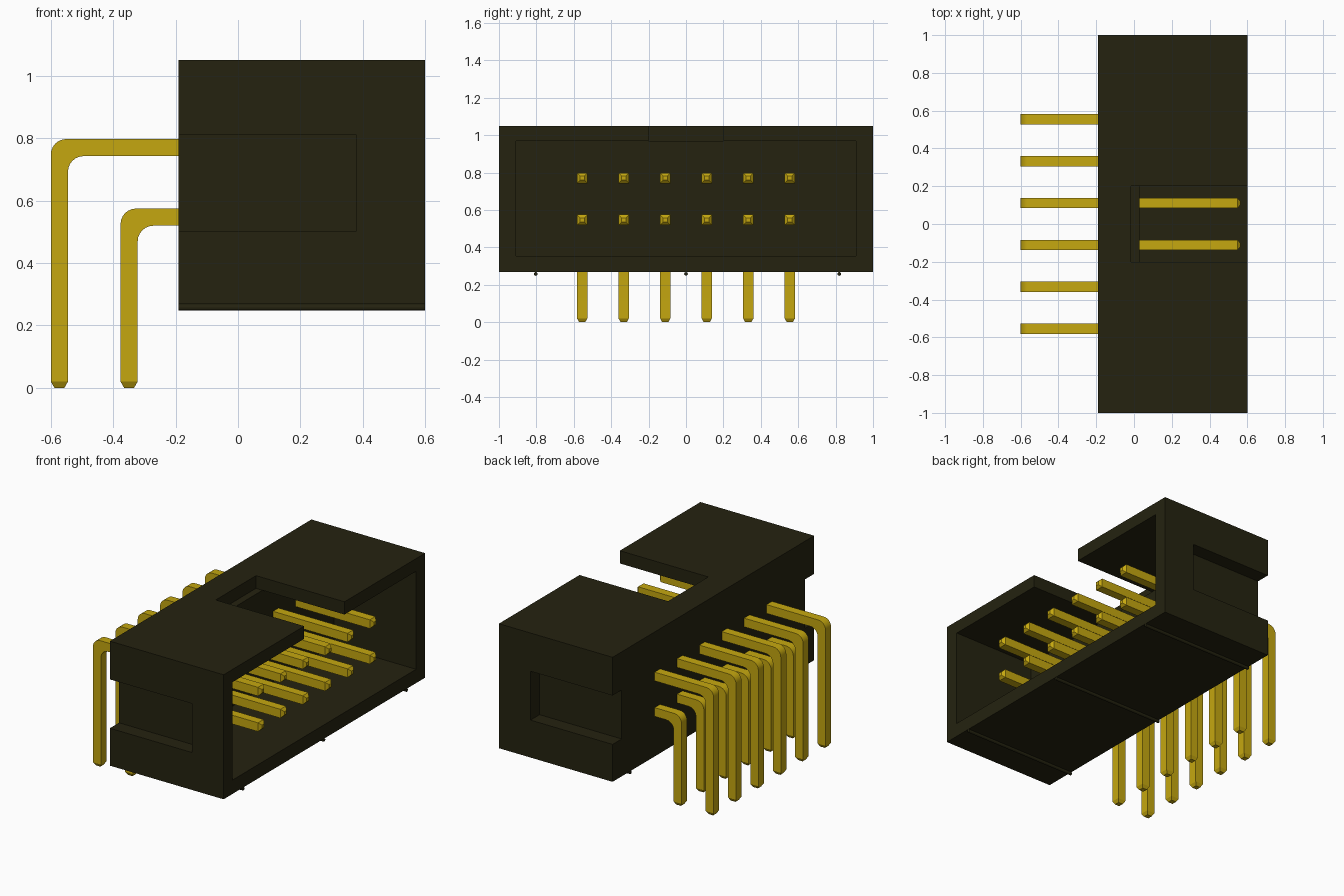
import bpy, bmesh, math
from mathutils import Vector, Matrix

if "Cube" in bpy.data.objects:
    bpy.data.objects.remove(bpy.data.objects["Cube"], do_unlink=True)


def material(name, rgb):
    m = bpy.data.materials.new(name)
    m.use_nodes = True
    m.diffuse_color = (*rgb, 1)
    m.node_tree.nodes["Principled BSDF"].inputs["Base Color"].default_value = (*rgb, 1)
    return m


BLACK = material("black plastic", (0.018, 0.0165, 0.005))
GOLD = material("gold metal", (0.56, 0.39, 0.005))


def make_object(name, bm, mat):
    bmesh.ops.recalc_face_normals(bm, faces=bm.faces)
    me = bpy.data.meshes.new(name)
    bm.to_mesh(me)
    bm.free()
    me.materials.append(mat)
    ob = bpy.data.objects.new(name, me)
    bpy.context.collection.objects.link(ob)
    return ob


def box(name, lo, hi, mat):
    lo, hi = Vector(lo), Vector(hi)
    bm = bmesh.new()
    bmesh.ops.create_cube(bm, size=1)
    bmesh.ops.scale(bm, vec=hi - lo, verts=bm.verts)
    bmesh.ops.translate(bm, vec=(lo + hi) / 2, verts=bm.verts)
    return make_object(name, bm, mat)


def cut(target, lo, hi):
    cutter = box("cutter", lo, hi, BLACK)
    cutter.hide_render = True
    mod = target.modifiers.new("cut", 'BOOLEAN')
    mod.operation, mod.solver, mod.object = 'DIFFERENCE', 'EXACT', cutter
    bpy.context.view_layer.objects.active = target
    bpy.ops.object.modifier_apply(modifier=mod.name)
    bpy.data.objects.remove(cutter, do_unlink=True)


# Housing: open box with end windows and a keyed slot in the top
BACK, MOUTH, WALL, BASE, TOP = -0.19, 0.6, 0.03, 0.268, 1.05
housing = box("housing", (BACK, -1, BASE), (MOUTH, 1, TOP), BLACK)
cut(housing, (WALL, -0.91, 0.355), (0.8, 0.91, 0.97))
cut(housing, (-0.4, 0.91, 0.503), (0.38, 1.2, 0.81))
cut(housing, (-0.4, -1.2, 0.503), (0.38, -0.91, 0.81))
cut(housing, (-0.015, -0.2, 0.97), (0.8, 0.2, 1.2))

# Thin standoff ribs under the housing
for i, y in enumerate((-0.803, 0, 0.82)):
    bm = bmesh.new()
    bmesh.ops.create_cone(bm, cap_ends=True, segments=12, radius1=0.01, radius2=0.01,
                          depth=MOUTH - BACK,
                          matrix=Matrix.Translation(((BACK + MOUTH) / 2, y, 0.258))
                          @ Matrix.Rotation(math.pi / 2, 4, 'Y'))
    make_object(f"bottom_rib_{i + 1}", bm, BLACK)


# Bent square pin: sections swept from the foot, round the bend, to the mating tip
H, R = 0.0275, 0.05


def pin(name, x, y, z):
    # Each section: outer point, inner point (x, z), half width in y
    s = [((x - 0.016, 0), (x + 0.016, 0), 0.016),
         ((x - H, 0.02), (x + H, 0.02), H)]
    for i in range(7):
        a = math.pi / 2 * i / 6
        dx, dz = -R * math.cos(a), R * math.sin(a)
        s.append(((x - H + R + dx, z + H - R + dz),
                  (x + H + R + dx, z - H - R + dz), H))
    s += [((0.547, z + H), (0.547, z - H), H),
          ((0.563, z + 0.011), (0.563, z - 0.011), 0.011)]
    bm = bmesh.new()
    rings = [[bm.verts.new((px, y + sy * w, pz))
              for (px, pz), sy in ((o, -1), (o, 1), (n, 1), (n, -1))] for o, n, w in s]
    for a, b in zip(rings, rings[1:]):
        for k in range(4):
            j = (k + 1) % 4
            bm.faces.new((a[k], a[j], b[j], b[k]))
    bm.faces.new(rings[0])
    bm.faces.new(rings[-1])
    ob = make_object(name, bm, GOLD)
    bpy.ops.object.select_all(action='DESELECT')
    ob.select_set(True)
    bpy.context.view_layer.objects.active = ob
    bpy.ops.object.shade_smooth_by_angle(angle=math.radians(25))


for col in range(6):
    y = (col - 2.5) * 0.222
    pin(f"upper_pin_{col + 1}", -0.5725, y, 0.770)
    pin(f"lower_pin_{col + 1}", -0.349, y, 0.547)
